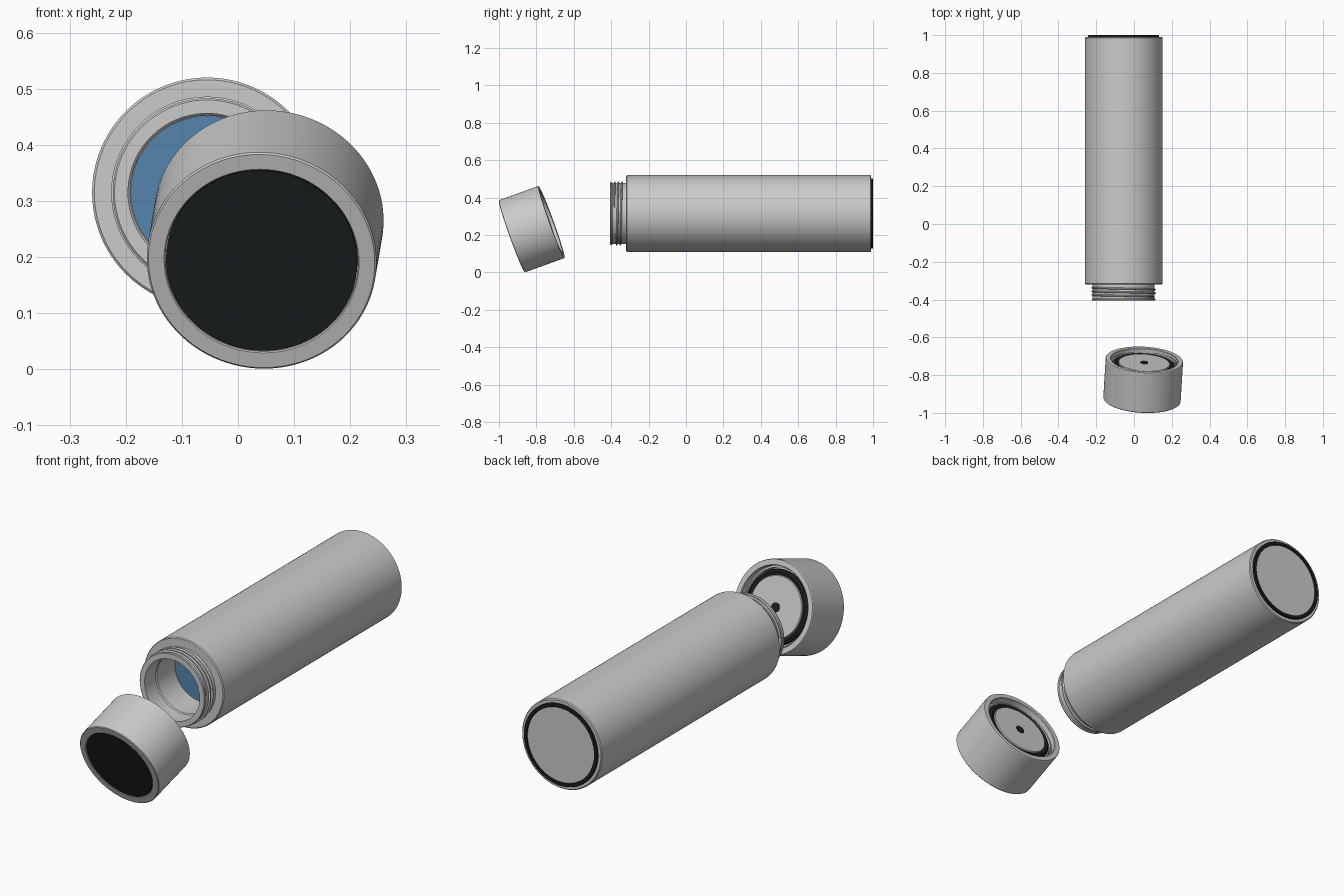
import bpy, bmesh, math
from mathutils import Matrix, Vector

if "Cube" in bpy.data.objects:
    bpy.data.objects.remove(bpy.data.objects["Cube"])

SEG = 96


def material(name, color):
    m = bpy.data.materials.new(name)
    m.diffuse_color = (*color, 1)
    m.use_nodes = True
    m.node_tree.nodes["Principled BSDF"].inputs["Base Color"].default_value = m.diffuse_color
    return m


DARK = material("dark_rubber", (0.012, 0.015, 0.017))
BLUE = material("water_blue", (0.09, 0.23, 0.42))


def finish(name, bm, matrix, mat):
    bmesh.ops.remove_doubles(bm, verts=bm.verts, dist=1e-6)
    bmesh.ops.recalc_face_normals(bm, faces=bm.faces)
    me = bpy.data.meshes.new(name)
    bm.to_mesh(me)
    bm.free()
    ob = bpy.data.objects.new(name, me)
    bpy.context.collection.objects.link(ob)
    ob.matrix_world = matrix
    if mat:
        me.materials.append(mat)
    bpy.ops.object.select_all(action='DESELECT')
    ob.select_set(True)
    bpy.context.view_layer.objects.active = ob
    bpy.ops.object.shade_smooth_by_angle(angle=math.radians(30))
    return ob


def lathe(name, profile, matrix, mat=None, closed=False):
    """Spin (radius, y) points around the local y axis."""
    bm = bmesh.new()
    vs = [bm.verts.new((r, y, 0)) for r, y in profile]
    es = [bm.edges.new(p) for p in zip(vs, vs[1:])]
    if closed:
        es.append(bm.edges.new((vs[-1], vs[0])))
    bmesh.ops.spin(bm, geom=vs + es, cent=(0, 0, 0), axis=(0, 1, 0),
                   angle=math.tau, steps=SEG, use_merge=True)
    return finish(name, bm, matrix, mat)


def disc(name, r, y0, y1, matrix, mat=None):
    return lathe(name, [(0, y0), (r, y0), (r, y1), (0, y1)], matrix, mat)


def thread(name, r, height, y0, pitch, turns, matrix):
    """Helical ridge whose height fades out at both ends."""
    bm = bmesh.new()
    n = int(turns * SEG)
    prev = None
    for i in range(n + 1):
        a = math.tau * i / SEG
        fade = min(1, i / 10, (n - i) / 10)
        y = y0 + pitch * i / SEG
        row = []
        for dr, dy in ((-0.003, -0.006), (height * fade, -0.002),
                       (height * fade, 0.002), (-0.003, 0.006)):
            row.append(bm.verts.new(((r + dr) * math.cos(a), y + dy, (r + dr) * math.sin(a))))
        if prev:
            for k in range(4):
                j = (k + 1) % 4
                bm.faces.new((prev[k], prev[j], row[j], row[k]))
        prev = row
    return finish(name, bm, matrix, None)


# Bottle lying along y
B = Matrix.Translation((-0.055, 0, 0.315))
lathe("bottle_body", [
    (0.141, -0.405), (0.165, -0.405), (0.168, -0.402), (0.168, -0.398), (0.164, -0.394),
    (0.164, -0.32), (0.201, -0.32), (0.205, -0.316),
    (0.205, 0.986), (0.201, 0.99), (0.188, 0.99), (0.188, 0.97), (0, 0.97),
    (0, 0.94), (0.137, 0.94), (0.137, -0.32), (0.141, -0.325)], B, closed=False)
lathe("bottle_mouth_lining", [(0.141, -0.405), (0.141, -0.325)], B)
thread("neck_thread", 0.164, 0.007, -0.385, 0.019, 2.6, B)
disc("water", 0.1365, -0.19, 0.93, B, BLUE)

# Bottle base
lathe("base_rubber_ring", [(0.172, 0.97), (0.188, 0.97), (0.188, 0.998),
                           (0.186, 1.0), (0.174, 1.0), (0.172, 0.998)], B, DARK, closed=True)
disc("base_plate", 0.1715, 0.971, 0.995, B)

# Tilted cap: local y runs from the display face to the open end
axis = Vector((0.013, 0.2125, 0.077))
C = Matrix.Translation((0.042, -0.931, 0.193)) @ axis.to_track_quat('Y', 'Z').to_matrix().to_4x4()
lathe("cap_shell", [
    (0.172, 0.012), (0.172, 0.002), (0.174, 0), (0.202, 0), (0.205, 0.003),
    (0.205, 0.223), (0.203, 0.226), (0.180, 0.226), (0.177, 0.223),
    (0.177, 0.13), (0, 0.13), (0, 0.012)], C, closed=False)
lathe("cap_shell_floor", [(0, 0.012), (0.172, 0.012)], C)
disc("cap_display", 0.1705, 0.0015, 0.0115, C, DARK)
thread("cap_thread", 0.172, 0.006, 0.17, 0.019, 2, C)

# Stopper inside the cap with seal and centre sensor
lathe("cap_plug", [(0.146, 0.13), (0.146, 0.19), (0.137, 0.19), (0.137, 0.206),
                   (0.134, 0.21), (0, 0.21)], C)
lathe("cap_seal", [(0.137, 0.188), (0.160, 0.188), (0.163, 0.194), (0.160, 0.202),
                   (0.150, 0.208), (0.137, 0.204)], C, DARK, closed=True)
disc("cap_sensor", 0.021, 0.205, 0.213, C, DARK)
